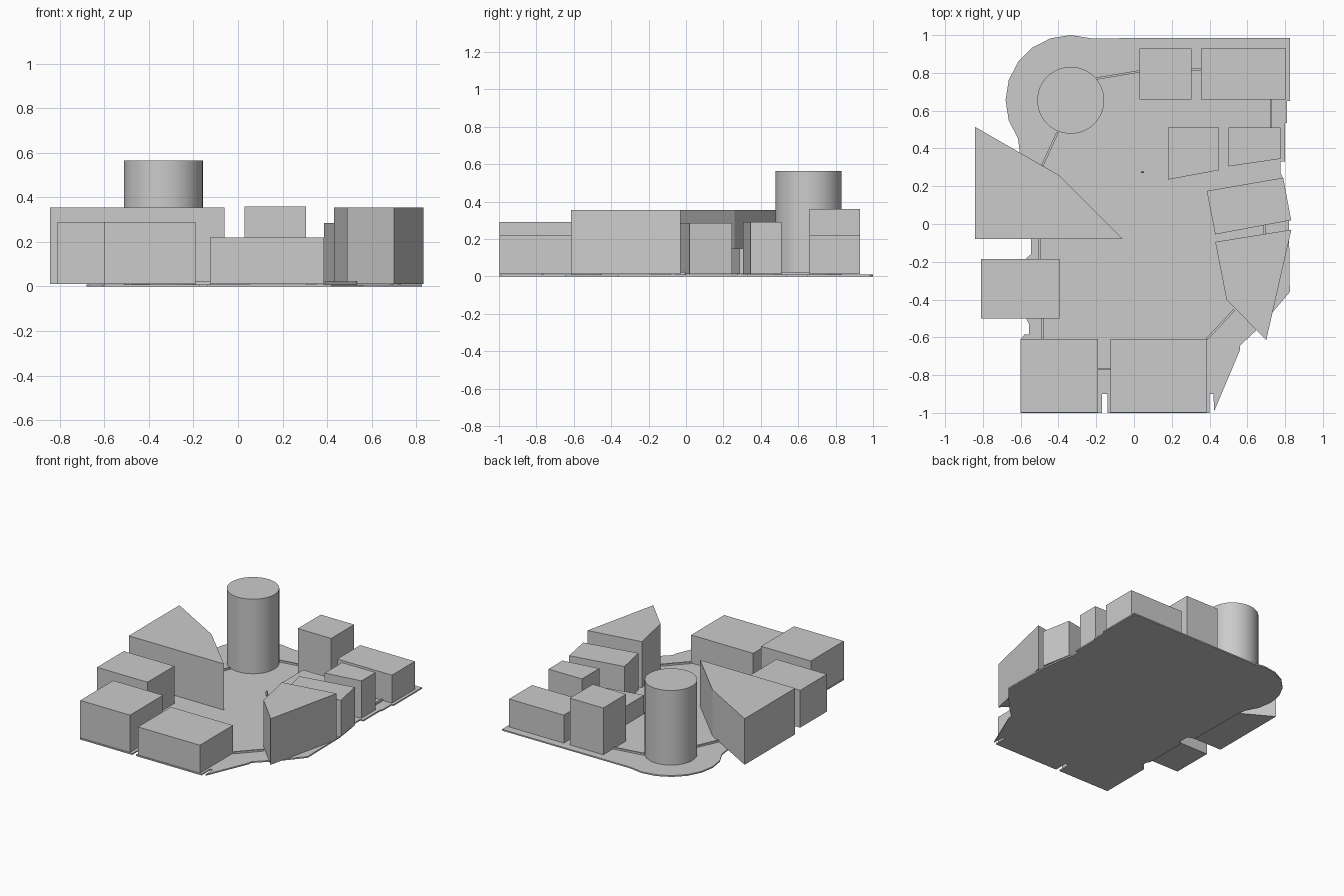
import bpy, bmesh, math
from mathutils import Vector

if "Cube" in bpy.data.objects:
    bpy.data.objects.remove(bpy.data.objects["Cube"])


def prism(name, pts, z0, z1):
    """Extrude a flat outline from z0 up to z1."""
    bm = bmesh.new()
    face = bm.faces.new([bm.verts.new((x, y, z0)) for x, y in pts])
    ext = bmesh.ops.extrude_face_region(bm, geom=[face], use_keep_orig=True)
    top = [v for v in ext["geom"] if isinstance(v, bmesh.types.BMVert)]
    bmesh.ops.translate(bm, verts=top, vec=(0, 0, z1 - z0))
    bmesh.ops.recalc_face_normals(bm, faces=bm.faces)
    me = bpy.data.meshes.new(name)
    bm.to_mesh(me)
    bm.free()
    ob = bpy.data.objects.new(name, me)
    bpy.context.collection.objects.link(ob)
    return ob


def block(name, x0, x1, y0, y1, z0, z1):
    return prism(name, [(x0, y0), (x1, y0), (x1, y1), (x0, y1)], z0, z1)


def strip(name, a, b, width, z0, z1):
    """Straight kerb between two plan points."""
    a, b = Vector(a), Vector(b)
    d = (b - a).normalized() * width / 2
    n = Vector((-d.y, d.x))
    return prism(name, [a - n, b - n, b + n, a + n], z0, z1)


def smooth_cylinder(name, x, y, r, z0, z1, sides):
    bpy.ops.mesh.primitive_cylinder_add(vertices=sides, radius=r, depth=z1 - z0,
                                        location=(x, y, (z0 + z1) / 2))
    ob = bpy.context.object
    ob.name = name
    bpy.ops.object.shade_smooth_by_angle(angle=math.radians(30))
    return ob


GROUND = 0.01
BASE = 0.012
CX, CY = -0.335, 0.655

# Paved ground plate: rounded corner around the tower, notched street edges
arc = [(CX + 0.345 * math.cos(math.radians(a)), CY + 0.345 * math.sin(math.radians(a)))
       for a in range(216, 71, -18)]
outline = arc + [
    (0.825, 0.985), (0.825, 0.65), (0.81, 0.65), (0.81, 0.535), (0.80, 0.535),
    (0.80, 0.33), (0.775, 0.33), (0.775, 0.27), (0.79, 0.24), (0.82, 0.02),
    (0.825, -0.36), (0.74, -0.46), (0.64, -0.57), (0.56, -0.645), (0.56, -0.67),
    (0.425, -0.99), (0.42, -0.9), (0.40, -0.9), (0.40, -1), (-0.14, -1),
    (-0.14, -0.9), (-0.17, -0.9), (-0.17, -1), (-0.6, -1), (-0.6, -0.61),
    (-0.58, -0.585), (-0.555, -0.585), (-0.555, -0.53), (-0.57, -0.5),
    (-0.57, -0.18), (-0.545, -0.16), (-0.545, -0.08), (-0.6, -0.06), (-0.605, 0.38)]
prism("ground", outline, 0, GROUND)

# Round tower
smooth_cylinder("round_tower", CX, CY, 0.177, GROUND, 0.565, 64)

# Rectangular buildings: x0, x1, y0, y1, top
for name, x0, x1, y0, y1, top in [
        ("north_tall_building", 0.03, 0.305, 0.66, 0.93, 0.36),
        ("north_long_building", 0.355, 0.805, 0.66, 0.93, 0.22),
        ("west_building", -0.81, -0.395, -0.5, -0.185, 0.29),
        ("south_west_building", -0.6, -0.19, -0.998, -0.61, 0.29),
        ("south_building", -0.125, 0.385, -0.998, -0.61, 0.22)]:
    block(name, x0, x1, y0, y1, BASE, top)

# Buildings with angled walls
for name, top, pts in [
        ("low_east_building", 0.15, [(0.18, 0.235), (0.45, 0.285), (0.45, 0.51), (0.18, 0.51)]),
        ("east_corner_building", 0.29, [(0.5, 0.305), (0.775, 0.345), (0.775, 0.51), (0.5, 0.51)]),
        ("east_middle_building", 0.285, [(0.385, 0.175), (0.79, 0.245), (0.832, 0.02), (0.43, -0.055)]),
        ("south_east_building", 0.355, [(0.43, -0.095), (0.833, -0.03), (0.70, -0.615), (0.49, -0.40)]),
        ("west_wedge_building", 0.355, [(-0.843, 0.515), (-0.40, 0.26), (-0.06, -0.08), (-0.843, -0.08)])]:
    prism(name, pts, BASE, top)

# Kerbs bridging the gaps between buildings
kerbs = [((-0.2, 0.77), (0.03, 0.808)), ((0.305, 0.818), (0.355, 0.818)),
         ((0.725, 0.66), (0.725, 0.51)), ((0.69, 0), (0.69, -0.055)),
         ((0.53, -0.455), (0.385, -0.61)), ((-0.125, -0.768), (-0.19, -0.768)),
         ((-0.485, -0.61), (-0.485, -0.5)), ((-0.5, -0.185), (-0.5, -0.08)),
         ((-0.485, 0.31), (-0.405, 0.485))]
for i, (a, b) in enumerate(kerbs):
    strip(f"kerb_{i + 1}", a, b, 0.012, 0.005, 0.023)

# Tiny standing figure in the plaza
for s in (-1, 1):
    block("figure_leg", 0.045 + s * 0.004 - 0.003, 0.045 + s * 0.004 + 0.003,
          0.272, 0.278, GROUND, 0.026)
block("figure_body", 0.037, 0.053, 0.271, 0.279, 0.026, 0.042)
bpy.ops.mesh.primitive_uv_sphere_add(segments=8, ring_count=6, radius=0.005,
                                     location=(0.045, 0.275, 0.046))
bpy.context.object.name = "figure_head"
